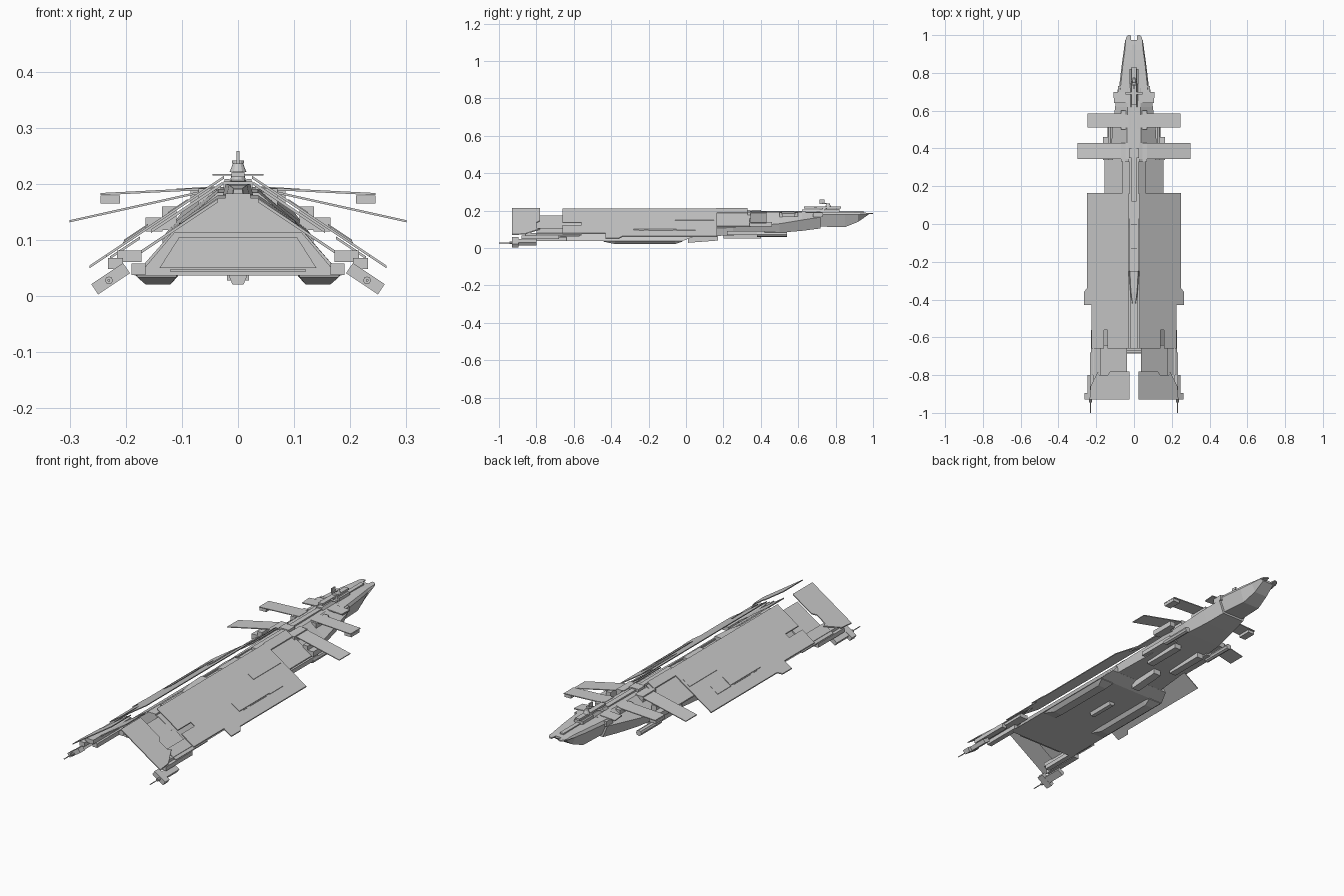
import bpy, bmesh
from math import radians, atan2
from mathutils import Matrix, Vector


def finish(name, bm, mirror=False):
    bmesh.ops.recalc_face_normals(bm, faces=bm.faces)
    me = bpy.data.meshes.new(name)
    bm.to_mesh(me)
    bm.free()
    ob = bpy.data.objects.new(name, me)
    bpy.context.collection.objects.link(ob)
    if mirror:
        ob.modifiers.new("Mirror", 'MIRROR').use_mirror_merge = False
    return ob


def box(name, x, y, z, mirror=False, turn=0.0):
    bm = bmesh.new()
    c = Vector(((x[0]+x[1])/2, (y[0]+y[1])/2, (z[0]+z[1])/2))
    m = Matrix.Translation(c) @ Matrix.Rotation(turn, 4, 'Y') @ Matrix.Diagonal(
        (x[1]-x[0], y[1]-y[0], z[1]-z[0], 1))
    bmesh.ops.create_cube(bm, size=1, matrix=m)
    return finish(name, bm, mirror)


def plate(name, outline, top, thick=0.005):
    """Mirrored slab: (x, y) outline dropped on the sloped surface top(x)."""
    bm = bmesh.new()
    hi = [bm.verts.new((x, y, top(x))) for x, y in outline]
    lo = [bm.verts.new((x, y, top(x)-thick)) for x, y in outline]
    bm.faces.new(hi)
    bm.faces.new(lo[::-1])
    n = len(hi)
    for i in range(n):
        j = (i+1) % n
        bm.faces.new((hi[i], hi[j], lo[j], lo[i]))
    return finish(name, bm, True)


def loft(name, sections, mirror=False, centred=True):
    """Skin of (y, [(x, z)...]) sections; half profiles are reflected if centred."""
    bm = bmesh.new()
    rings = []
    for y, pts in sections:
        full = pts + [(-x, z) for x, z in reversed(pts)] if centred else pts
        rings.append([bm.verts.new((x, y, z)) for x, z in full])
    n = len(rings[0])
    for a, b in zip(rings, rings[1:]):
        for i in range(n):
            j = (i+1) % n
            bm.faces.new((a[i], a[j], b[j], b[i]))
    bm.faces.new(rings[0])
    bm.faces.new(rings[-1][::-1])
    return finish(name, bm, mirror)


def cyl(name, c, r1, r2, depth, axis='Z', sides=12, mirror=False):
    bm = bmesh.new()
    m = Matrix.Translation(c)
    if axis == 'Y':
        m = m @ Matrix.Rotation(radians(90), 4, 'X')
    bmesh.ops.create_cone(bm, cap_ends=True, segments=sides, radius1=r1, radius2=r2,
                          depth=depth, matrix=m)
    return finish(name, bm, mirror)


def armour(x): return 0.231 - 0.667*x
def rect(x0, x1, y0, y1): return [(x0, y0), (x1, y0), (x1, y1), (x0, y1)]


SLOPE = atan2(0.667, 1)

# Main hull with recessed stern
main = [(0.185, 0.037), (0.105, 0.128), (0.036, 0.175)]
hull = loft("main_hull", [(-0.66, main), (-0.02, main),
                          (0.04, [(0.16, 0.06), (0.10, 0.135), (0.036, 0.18)])])
bm = bmesh.new()
bm.from_mesh(hull.data)
stern = min(bm.faces, key=lambda f: f.calc_center_median().y)
bm.free()
loft("stern_frame", [(-0.672, [(0.178, 0.037), (0.113, 0.114)]),
                     (-0.66, [(0.178, 0.037), (0.113, 0.114)])])
loft("stern_door", [(-0.68, [(0.14, 0.05), (0.105, 0.105)]),
                    (-0.67, [(0.14, 0.05), (0.105, 0.105)])])
box("stern_sill", (-0.12, 0.12), (-0.686, -0.67), (0.043, 0.048))

# Forward hull and nose
loft("forward_hull", [
    (0.03, [(0.13, 0.06), (0.135, 0.10), (0.036, 0.185)]),
    (0.25, [(0.115, 0.068), (0.13, 0.11), (0.036, 0.19)]),
    (0.50, [(0.095, 0.082), (0.115, 0.13), (0.036, 0.192)]),
    (0.62, [(0.075, 0.092), (0.10, 0.15), (0.034, 0.194)]),
    (0.72, [(0.06, 0.105), (0.085, 0.165), (0.034, 0.194)])])
loft("nose", [
    (0.69, [(0.055, 0.115), (0.083, 0.178), (0.075, 0.192)]),
    (0.85, [(0.045, 0.112), (0.064, 0.178), (0.058, 0.192)]),
    (0.92, [(0.035, 0.14), (0.054, 0.18), (0.048, 0.191)]),
    (0.975, [(0.03, 0.178), (0.047, 0.183), (0.043, 0.188)])])
plate("nose_prong", [(0.014, 0.97), (0.046, 0.97), (0.04, 0.99), (0.03, 1.0), (0.018, 1.0)],
      lambda x: 0.188, 0.006)
box("nose_ridge", (-0.01, 0.01), (0.80, 0.95), (0.19, 0.197))

# Sloped armour skins
plate("main_armour", [(0.028, 0.165), (0.25, 0.165), (0.25, -0.34), (0.265, -0.36),
                      (0.265, -0.43), (0.226, -0.43), (0.226, -0.66), (0.16, -0.66),
                      (0.16, -0.56), (0.14, -0.56), (0.14, -0.66), (0.028, -0.66)], armour)
plate("stern_armour", [(0.025, -0.93), (0.235, -0.93), (0.23, -0.86), (0.19, -0.78),
                       (0.185, -0.80), (0.14, -0.80), (0.125, -0.78), (0.025, -0.78)], armour)
plate("inner_armour", rect(0.036, 0.185, -0.80, -0.64), lambda x: 0.197 - 0.667*x, 0.006)
plate("lower_side_armour", rect(0.175, 0.228, -0.80, -0.56), lambda x: armour(x) - 0.008)
plate("forward_armour", rect(0.028, 0.155, 0.15, 0.345), lambda x: 0.222 - 0.667*x, 0.006)
plate("collar_armour", rect(0.025, 0.06, 0.16, 0.33), armour)
plate("side_fin", rect(0.16, 0.203, -0.28, -0.05), lambda x: 0.236 - 0.667*x, 0.003)
for i, (x0, x1, y0, y1) in enumerate([
        (0.165, 0.205, -0.05, 0.05), (0.165, 0.205, -0.20, -0.07),
        (0.165, 0.205, -0.25, -0.225), (0.09, 0.125, -0.06, 0.15)]):
    plate(f"armour_panel_{i+1}", rect(x0, x1, y0, y1), lambda x: armour(x) + 0.002, 0.003)

# Cross wings and tip pods
plate("rear_wing", rect(0.03, 0.30, 0.345, 0.43), lambda x: 0.202 - 0.222*x, 0.004)
plate("middle_wing", [(0.03, 0.51), (0.245, 0.51), (0.245, 0.585), (0.06, 0.585),
                      (0.03, 0.575)], lambda x: 0.196 - 0.05*x, 0.004)
plate("front_wing", [(0.03, 0.64), (0.105, 0.64), (0.11, 0.70), (0.03, 0.70)],
      lambda x: 0.198 - 0.06*x, 0.005)
box("wing_tip_pod", (0.21, 0.245), (0.515, 0.58), (0.165, 0.179), True)

# Boxes along the flanks
box("flank_housing", (0.11, 0.135), (0.34, 0.42), (0.118, 0.16), True)
box("wing_root", (0.045, 0.07), (0.33, 0.43), (0.14, 0.192), True)
box("flank_launcher", (0.135, 0.165), (0.34, 0.46), (0.115, 0.14), True)
box("upper_housing", (0.042, 0.068), (0.50, 0.60), (0.165, 0.191), True)
box("neck_block", (0.05, 0.085), (0.68, 0.73), (0.165, 0.19), True)

# Dorsal spine between the armour skins
box("spine", (-0.022, 0.022), (-0.66, 0.36), (0.165, 0.183))
box("spine_ridge", (-0.012, 0.012), (0.12, 0.72), (0.18, 0.199))
box("spine_block", (-0.026, 0.026), (0.35, 0.40), (0.18, 0.204))
box("spine_machinery", (-0.017, 0.017), (-0.13, 0.0), (0.18, 0.195))
loft("spine_wedge", [(-0.42, [(0.01, 0.18), (0.008, 0.192)]),
                     (-0.36, [(0.02, 0.18), (0.016, 0.198)]),
                     (-0.25, [(0.027, 0.18), (0.022, 0.2)])])
box("spine_rod", (-0.008, 0.008), (-0.58, -0.42), (0.18, 0.19))
box("spine_rail", (0.017, 0.023), (-0.25, 0.35), (0.18, 0.19), True)

# Command tower and mast
loft("tower_base", [(0.62, [(0.022, 0.19), (0.012, 0.205)]),
                    (0.82, [(0.022, 0.19), (0.012, 0.21)])])
box("sensor_bar", (-0.045, 0.045), (0.685, 0.70), (0.215, 0.218))
cyl("tower_neck", (0, 0.74, 0.212), 0.015, 0.01, 0.02)
box("tower_deck", (-0.012, 0.012), (0.63, 0.83), (0.212, 0.221))
cyl("tower_cap", (0, 0.76, 0.23), 0.015, 0.008, 0.018)
cyl("tower_dish", (0, 0.74, 0.239), 0.011, 0.011, 0.005)
box("mast", (-0.003, 0.003), (0.715, 0.74), (0.235, 0.259))
box("tower_side_post", (0.015, 0.024), (0.74, 0.82), (0.195, 0.209), True)

# Keels and underside equipment
loft("side_keel", [(-0.44, [(0.11, 0.038), (0.18, 0.038), (0.18, 0.034), (0.11, 0.034)]),
                   (-0.38, [(0.105, 0.038), (0.183, 0.038), (0.165, 0.021), (0.12, 0.021)]),
                   (-0.06, [(0.105, 0.038), (0.183, 0.038), (0.165, 0.021), (0.12, 0.021)]),
                   (-0.02, [(0.11, 0.038), (0.18, 0.038), (0.18, 0.034), (0.11, 0.034)])],
     True, False)
loft("centre_keel", [(-0.30, [(0.017, 0.038), (0.01, 0.021)]),
                     (-0.16, [(0.017, 0.038), (0.01, 0.021)])])
box("stern_rail", (0.165, 0.19), (-0.84, -0.64), (0.038, 0.058), True)
loft("belly_fairing", [(0.01, [(0.02, 0.065), (0.02, 0.028)]),
                       (0.17, [(0.02, 0.07), (0.02, 0.04)])])
box("belly_launcher", (0.05, 0.085), (0.20, 0.40), (0.052, 0.085), True)
cyl("flank_pod", (0.125, 0.46, 0.073), 0.014, 0.014, 0.16, 'Y', 8, True)
box("flank_pod_mount", (0.09, 0.135), (0.22, 0.42), (0.07, 0.09), True)

# Outboard thrusters at the stern corners
box("thruster_boom", (0.172, 0.216), (-0.86, -0.57), (0.061, 0.081), True)
box("thruster_link", (0.205, 0.232), (-0.88, -0.68), (0.048, 0.068), True)
box("thruster_body", (0.21, 0.244), (-0.90, -0.80), (0.021, 0.041), True, SLOPE)
box("thruster_bar", (0.193, 0.261), (-0.93, -0.895), (0.02, 0.042), True, SLOPE)
cyl("thruster_hub", (0.23, -0.935, 0.028), 0.007, 0.007, 0.02, 'Y', 8, True)
cyl("thruster_probe", (0.23, -0.965, 0.028), 0.0025, 0.0025, 0.07, 'Y', 6, True)
